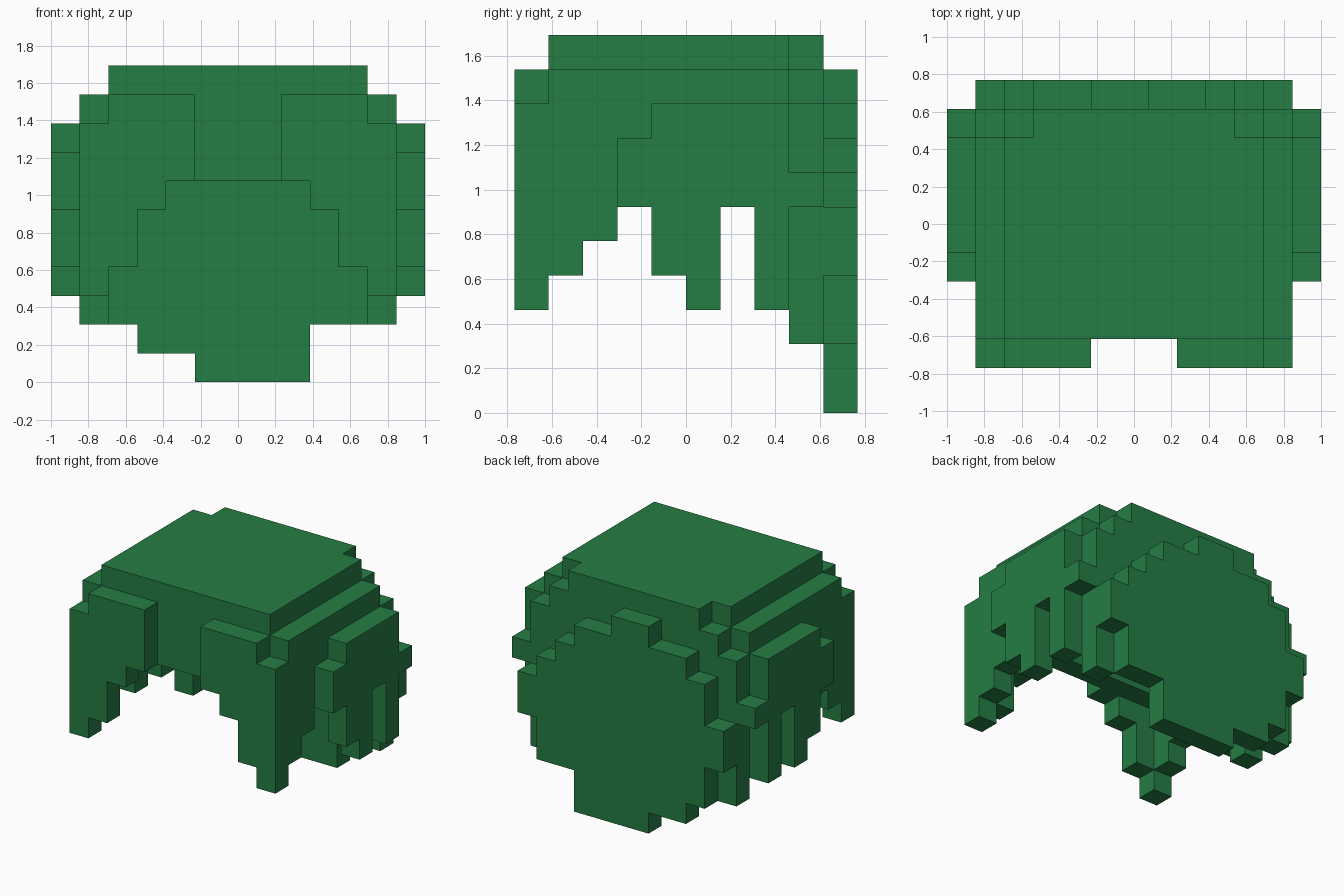
import bpy
import bmesh
import math

cube = bpy.data.objects.get("Cube")
if cube:
    bpy.data.objects.remove(cube, do_unlink=True)

V = 2 / 13                      # edge of one block
NX, NY = 13, 10                 # blocks across and deep

green = bpy.data.materials.new("hair_green")
green.use_nodes = True
colour = (0.018, 0.205, 0.058, 1)
green.diffuse_color = colour
green.node_tree.nodes["Principled BSDF"].inputs["Base Color"].default_value = colour

# Each direction with the four corners of that side of a unit block
SIDES = {
    (1, 0, 0): ((1, 0, 0), (1, 1, 0), (1, 1, 1), (1, 0, 1)),
    (-1, 0, 0): ((0, 0, 0), (0, 0, 1), (0, 1, 1), (0, 1, 0)),
    (0, 1, 0): ((0, 1, 0), (0, 1, 1), (1, 1, 1), (1, 1, 0)),
    (0, -1, 0): ((0, 0, 0), (1, 0, 0), (1, 0, 1), (0, 0, 1)),
    (0, 0, 1): ((0, 0, 1), (1, 0, 1), (1, 1, 1), (0, 1, 1)),
    (0, 0, -1): ((0, 0, 0), (0, 1, 0), (1, 1, 0), (1, 0, 0)),
}


def block_part(name, boxes, mirror=False):
    """Skin the union of block ranges (x0, x1, y0, y1, z0, z1) in grid units."""
    cells = set()
    for x0, x1, y0, y1, z0, z1 in boxes:
        for x in range(x0, x1):
            for y in range(y0, y1):
                for z in range(z0, z1):
                    cells.add((NX - 1 - x if mirror else x, y, z))
    bm = bmesh.new()
    corners = {}

    def vert(p):
        if p not in corners:
            corners[p] = bm.verts.new(((p[0] - NX / 2) * V, (p[1] - NY / 2) * V, p[2] * V))
        return corners[p]

    for c in sorted(cells):
        for d, quad in SIDES.items():
            if tuple(a + b for a, b in zip(c, d)) not in cells:
                bm.faces.new([vert(tuple(a + b for a, b in zip(c, q))) for q in quad])
    # merge flat areas into single faces
    bmesh.ops.dissolve_limit(bm, angle_limit=math.radians(1),
                             verts=bm.verts[:], edges=bm.edges[:])
    mesh = bpy.data.meshes.new(name)
    bm.to_mesh(mesh)
    bm.free()
    mesh.materials.append(green)
    bpy.context.collection.objects.link(bpy.data.objects.new(name, mesh))


# Flat crown with its back corners cut, and the forehead band under it
block_part("crown", [(2, 11, 1, 8, 10, 11), (3, 10, 8, 9, 10, 11)])
block_part("forehead_band", [(2, 11, 1, 2, 7, 10)])
block_part("upper_back", [(2, 11, 8, 9, 7, 10)])

# Back panel: bottom and top of each column, from right to left
columns = [(4, 6), (2, 8), (1, 9), (1, 9), (0, 10), (0, 10),
           (0, 9), (0, 9), (2, 8), (2, 7), (4, 6)]
block_part("back_panel", [(i, i + 1, 9, 10, lo, hi)
                          for i, (lo, hi) in enumerate(columns, 1)])

# Mirrored pieces, described on the right side
fringe = [(1, 2, 0, 1, 3, 9), (2, 3, 0, 1, 4, 10), (3, 4, 0, 1, 6, 10), (4, 5, 0, 1, 7, 10)]
side_wall = [(1, 2, 1, 2, 4, 10), (1, 2, 2, 3, 5, 10), (1, 2, 3, 8, 6, 10), (1, 2, 8, 9, 2, 9)]
side_locks = [(0, 1, 3, 4, 6, 8), (0, 1, 4, 5, 4, 9), (0, 1, 5, 6, 3, 9),
              (0, 1, 6, 7, 6, 9), (0, 1, 7, 8, 3, 9), (0, 1, 8, 9, 6, 7)]
for side, flip in (("right", False), ("left", True)):
    block_part(side + "_fringe", fringe, flip)
    block_part(side + "_side_wall", side_wall, flip)
    block_part(side + "_side_locks", side_locks, flip)
